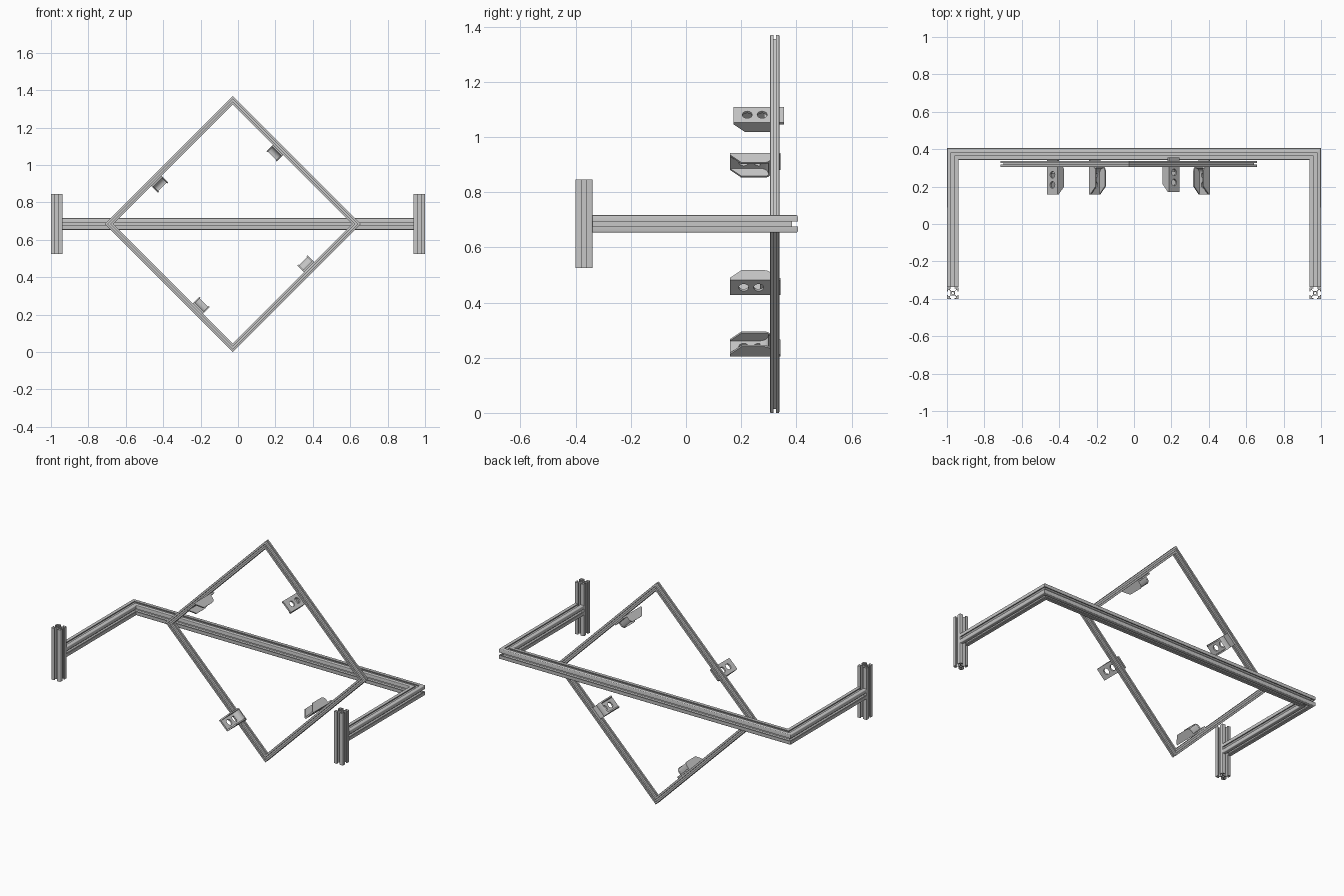
import bpy, bmesh
from math import sin, cos, pi, radians
from mathutils import Vector

if "Cube" in bpy.data.objects:
    bpy.data.objects.remove(bpy.data.objects["Cube"])


def material(name, grey):
    mat = bpy.data.materials.new(name)
    mat.use_nodes = True
    colour = (grey, grey, grey, 1)
    mat.diffuse_color = colour
    mat.node_tree.nodes["Principled BSDF"].inputs["Base Color"].default_value = colour
    return mat


ALUMINIUM = material("aluminium grey", 0.57)


def arc(cx, cy, r, start, end, n):
    angles = [radians(start + (end - start) * i / n) for i in range(n + 1)]
    return [(cx + r * cos(a), cy + r * sin(a)) for a in angles]


def circle(cx, cy, r, n=20):
    return arc(cx, cy, r, 0, 360, n)[:-1]


def prism(bm, loops, place):
    """Extrude an outline (first loop) with holes (other loops) between two ends."""
    caps = [[], []]
    for loop in loops:
        ends = [[bm.verts.new(place(u, v, e)) for u, v in loop] for e in (0, 1)]
        n = len(loop)
        for i in range(n):
            j = (i + 1) % n
            bm.faces.new((ends[0][i], ends[0][j], ends[1][j], ends[1][i]))
            for e in (0, 1):
                caps[e].append(bm.edges.get((ends[e][i], ends[e][j])))
    for cap in caps:
        bmesh.ops.triangle_fill(bm, edges=cap, use_beauty=True)


def finish(bm, name):
    bmesh.ops.recalc_face_normals(bm, faces=bm.faces[:])
    mesh = bpy.data.meshes.new(name)
    bm.to_mesh(mesh)
    bm.free()
    mesh.materials.append(ALUMINIUM)
    obj = bpy.data.objects.new(name, mesh)
    bpy.context.collection.objects.link(obj)
    bpy.ops.object.select_all(action="DESELECT")
    obj.select_set(True)
    bpy.context.view_layer.objects.active = obj
    bpy.ops.object.shade_smooth_by_angle(angle=radians(35))


def slot_profile(size):
    """Slotted extrusion section: one T-slot and rounded corner repeated four times, plus a bore."""
    half = [(0.36, 0.28), (0.6, 0.52), (0.82, 0.52), (0.82, 0.28), (1, 0.28)]
    side = [(x, -y) for x, y in reversed(half)] + half + arc(0.86, 0.86, 0.14, 0, 90, 3)
    h = size / 2
    outline = []
    for k in range(4):
        c, s = round(cos(k * pi / 2)), round(sin(k * pi / 2))
        outline += [(h * (x * c - y * s), h * (x * s + y * c)) for x, y in side]
    return [outline, circle(0, 0, 0.2 * h, 12)]


def extrusion(name, size, place):
    bm = bmesh.new()
    prism(bm, slot_profile(size), place)
    finish(bm, name)


# Mounting frame: rear bar, two side arms mitred to it, and upright posts
W = 0.0625
EDGE = 1 - W / 2
BACK, MID = 0.405 - W / 2, 0.685
extrusion("rear_bar", W, lambda u, v, e: Vector(((EDGE + u) * (2 * e - 1), BACK + u, MID + v)))
for label, sx in (("left", 1), ("right", -1)):
    extrusion(label + "_arm", W, lambda u, v, e: Vector(
        (sx * (EDGE + u), BACK + u if e else -0.338, MID + v)))
    extrusion(label + "_post", W, lambda u, v, e: Vector(
        (sx * EDGE + u, -0.37 + v, 0.846 if e else 0.525)))

# Diamond frame of four mitred slim bars, each with one bracket inside
T = 0.033
OUTER = 0.685 / 2 ** 0.5
CENTRE = Vector((-0.028, 0, MID))
PLATE, HEIGHT, SPAN = 0.01, 0.05, 0.078


def bracket(name, n, t, along, y0):
    def at(y, depth, s):
        return CENTRE + n * (OUTER - T - depth) + t * (along + s) + Vector((0, y0 + y, 0))

    bm = bmesh.new()
    h = SPAN / 2
    # base plate with two bolt holes
    base = [(0, -h), (0.184, -h), (0.184, h), (0, h)]
    prism(bm, [base, circle(0.05, 0, 0.018), circle(0.104, 0, 0.018)],
          lambda u, v, e: at(u, e * PLATE, v))
    # end wall blending into the plate with a hollow curve
    wall = arc(0.11, PLATE + 0.03, 0.03, -90, 0, 6)
    wall += [(0.14, HEIGHT - 0.005), (0.148, HEIGHT - 0.018), (0.148, PLATE)]
    prism(bm, [wall], lambda u, v, e: at(u, v, h * (2 * e - 1)))
    # side cheeks, chamfered in front and rounded behind
    cheek = [(0.149, 0)] + arc(0.125, HEIGHT - 0.024, 0.024, 0, 90, 6)
    cheek += [(0.042, HEIGHT), (0, PLATE), (0, 0)]
    for side in (-1, 1):
        prism(bm, [cheek], lambda u, v, e: at(u, v, side * (h - e * 0.008)))
    finish(bm, name)


SIDES = (("upper_left", 45, 0.108, 0.172), ("upper_right", 135, 0.126, 0.159),
         ("lower_right", 225, 0.189, 0.159), ("lower_left", 315, 0.125, 0.159))
for label, angle, along, y0 in SIDES:
    a = radians(angle)
    n, t = Vector((cos(a), 0, sin(a))), Vector((-sin(a), 0, cos(a)))
    d = OUTER - T / 2
    extrusion(label + "_diamond_bar", T, lambda u, v, e: (
        CENTRE + n * (d + u) + t * (d + u) * (2 * e - 1) + Vector((0, 0.3215 + v, 0))))
    bracket(label + "_bracket", n, t, along, y0)
